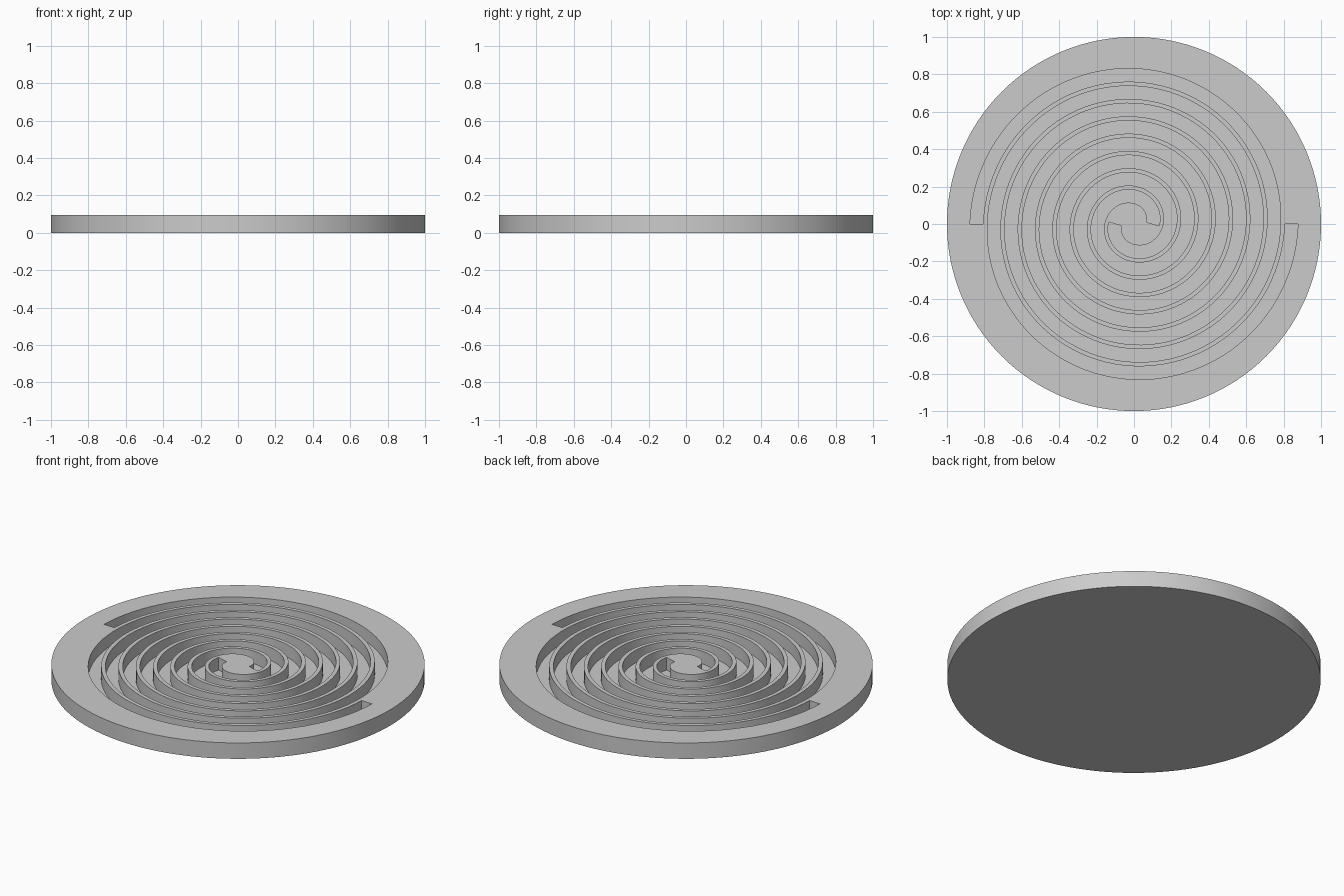
import bpy
import bmesh
from math import cos, sin, pi, tau, radians
from mathutils import Vector

cube = bpy.data.objects.get("Cube")
if cube:
    bpy.data.objects.remove(cube, do_unlink=True)

HEIGHT = 0.094
FLOOR = 0.019          # groove floor height
R_IN, R_OUT = 0.1, 0.842
TURNS = 4
HALF_WIDTH = 0.035
STEPS = 96             # segments per turn

grey = bpy.data.materials.new("plain grey")
grey.use_nodes = True
grey.diffuse_color = (0.6, 0.6, 0.6, 1)
grey.node_tree.nodes["Principled BSDF"].inputs["Base Color"].default_value = (0.6, 0.6, 0.6, 1)


def add_prism(name, outline, bottom, top):
    """Extrude a flat outline into a solid object."""
    bm = bmesh.new()
    face = bm.faces.new([bm.verts.new((p.x, p.y, bottom)) for p in outline])
    extruded = bmesh.ops.extrude_face_region(bm, geom=[face])["geom"]
    verts = [v for v in extruded if isinstance(v, bmesh.types.BMVert)]
    bmesh.ops.translate(bm, verts=verts, vec=(0, 0, top - bottom))
    bmesh.ops.recalc_face_normals(bm, faces=bm.faces)
    mesh = bpy.data.meshes.new(name)
    bm.to_mesh(mesh)
    bm.free()
    mesh.materials.append(grey)
    obj = bpy.data.objects.new(name, mesh)
    bpy.context.collection.objects.link(obj)
    return obj


def spiral_outline(start):
    """Constant-width band around a spiral centreline."""
    growth = (R_OUT - R_IN) / (TURNS * tau)
    outer, inner = [], []
    for i in range(TURNS * STEPS + 1):
        a = tau * i / STEPS
        r = R_IN + growth * a
        a += start
        radial = Vector((cos(a), sin(a)))
        tangent = Vector((-sin(a), cos(a)))
        normal = (radial * r - tangent * growth).normalized()
        outer.append(radial * r + normal * HALF_WIDTH)
        inner.append(radial * r - normal * HALF_WIDTH)
    return outer + inner[::-1]


# Solid round plate
circle = [Vector((cos(tau * i / 128), sin(tau * i / 128))) for i in range(128)]
plate = add_prism("grooved_disc", circle, 0, HEIGHT)

# Two interleaved spiral grooves, half a turn apart
bpy.context.view_layer.objects.active = plate
for name, start in (("right_groove_cutter", 0), ("left_groove_cutter", pi)):
    cutter = add_prism(name, spiral_outline(start), FLOOR, HEIGHT + 0.05)
    cut = plate.modifiers.new("groove", "BOOLEAN")
    cut.operation = "DIFFERENCE"
    cut.solver = "EXACT"
    cut.object = cutter
    bpy.ops.object.modifier_apply(modifier=cut.name)
    bpy.data.objects.remove(cutter, do_unlink=True)

# Smooth curved walls with crisp rims
bpy.ops.object.select_all(action="DESELECT")
plate.select_set(True)
bpy.ops.object.shade_smooth_by_angle(angle=radians(30))
